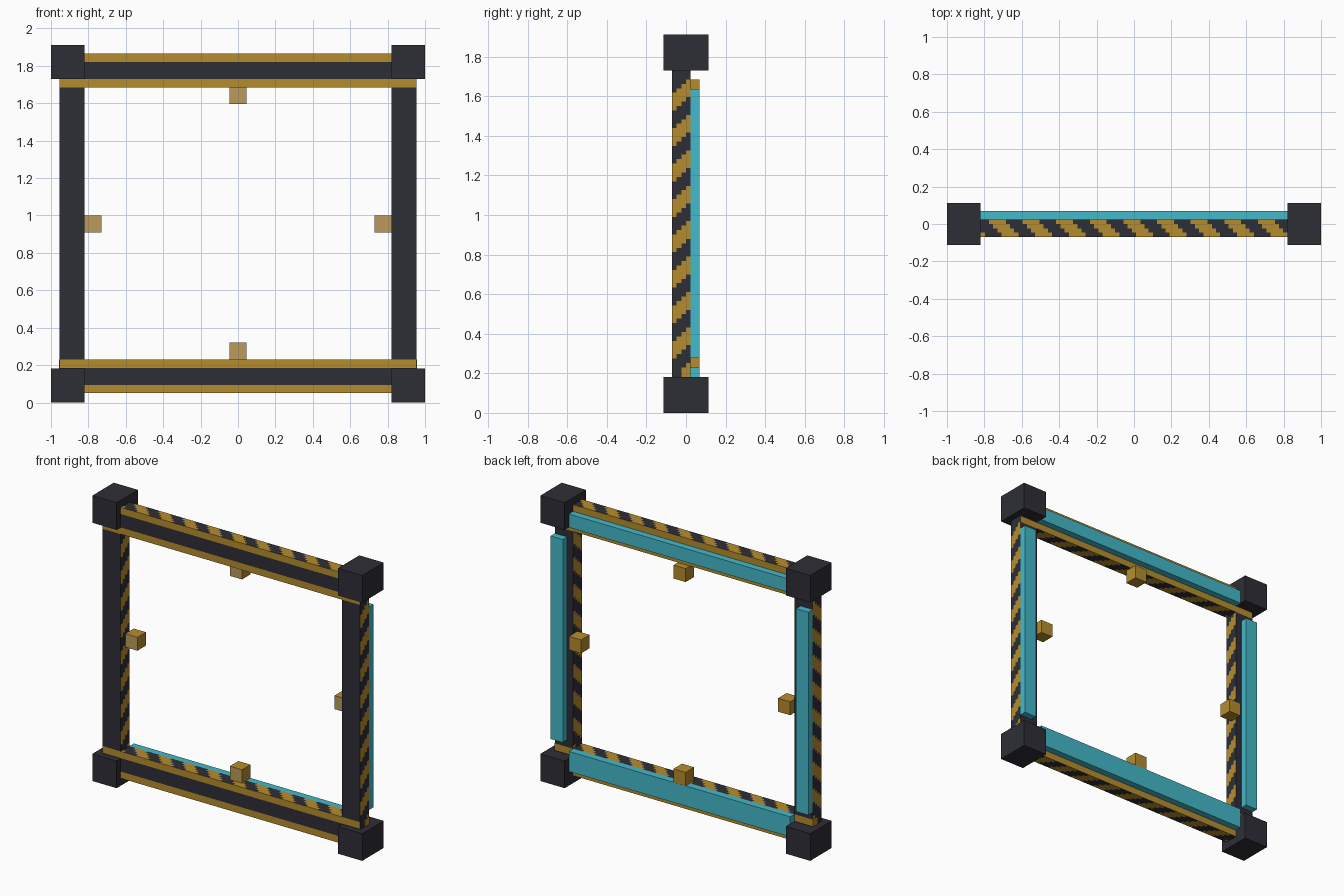
import bpy, bmesh
from mathutils import Vector

if "Cube" in bpy.data.objects:
    bpy.data.objects.remove(bpy.data.objects["Cube"])


def material(name, rgb):
    m = bpy.data.materials.new(name)
    m.diffuse_color = (*rgb, 1)
    m.use_nodes = True
    m.node_tree.nodes["Principled BSDF"].inputs["Base Color"].default_value = m.diffuse_color
    return m


DARK = material("dark_metal", (0.027, 0.027, 0.037))
GOLD = material("gold_paint", (0.47, 0.265, 0.027))
CYAN = material("cyan_light", (0.058, 0.49, 0.60))
TAN = material("pale_gold", (0.49, 0.33, 0.105))


def finish(bm, name, mats):
    bmesh.ops.recalc_face_normals(bm, faces=bm.faces)
    mesh = bpy.data.meshes.new(name)
    bm.to_mesh(mesh)
    bm.free()
    for m in mats:
        mesh.materials.append(m)
    ob = bpy.data.objects.new(name, mesh)
    bpy.context.collection.objects.link(ob)
    return ob


def box(name, x, y, z, mat, front=None):
    """Box from ranges, optionally with a second colour on the front face."""
    bm = bmesh.new()
    bmesh.ops.create_cube(bm, size=1)
    for v in bm.verts:
        v.co = Vector([(r[0] + r[1]) / 2 + c * (r[1] - r[0])
                       for r, c in zip((x, y, z), v.co)])
    bm.normal_update()
    for f in bm.faces:
        f.material_index = 1 if front and f.normal.y < -0.9 else 0
    return finish(bm, name, [mat, front] if front else [mat])


Y0, Y1 = -0.07, 0.023     # depth of the frame beams
ROWS = 4


def beam(name, start, end, w0, w1, cells, place, edged):
    """Beam with stepped hazard stripes on its two sides.
    place(t, y, w) maps length, depth and width to a position."""
    bm = bmesh.new()
    fr = [i / ROWS for i in range(ROWS)]
    dy, dw = Y1 - Y0, w1 - w0
    ring = ([(Y1 - f * dy, w1) for f in fr] + [(Y0, w1 - f * dw) for f in fr]
            + [(Y0 + f * dy, w0) for f in fr] + [(Y1, w0 + f * dw) for f in fr])
    n = len(ring)
    loops = [[bm.verts.new(place(start + (end - start) * i / cells, y, w))
              for y, w in ring] for i in range(cells + 1)]
    for i in range(cells):
        for k in range(n):
            f = bm.faces.new((loops[i][k], loops[i][(k + 1) % n],
                              loops[i + 1][(k + 1) % n], loops[i + 1][k]))
            side, r = divmod(k, ROWS)
            if side % 2 == 0:                     # striped side
                row = r if side == 0 else ROWS - 1 - r
                gold = (i - row) % 8 < 4
            else:                                 # front and back
                gold = edged and r in (0, ROWS - 1)
            f.material_index = int(gold)
    bm.faces.new(loops[0])
    bm.faces.new(loops[-1])
    return finish(bm, name, [DARK, GOLD])


# horizontal beams with gold edges
def across(t, y, w):
    return (t, y, w)


beam("top_beam", -0.955, 0.955, 1.685, 1.865, 85, across, True)
beam("bottom_beam", -0.955, 0.955, 0.05, 0.23, 85, across, True)

# rear light bars on the horizontal beams
box("top_light_bar", (-0.82, 0.82), (Y1, 0.069), (1.73, 1.82), CYAN)
box("bottom_light_bar", (-0.82, 0.82), (Y1, 0.069), (0.095, 0.23), CYAN)

# inner blocks at the middle of the beams
BY = (-0.022, 0.068)
box("top_block", (-0.045, 0.045), BY, (1.595, 1.685), GOLD, TAN)
box("bottom_block", (-0.045, 0.045), BY, (0.23, 0.32), GOLD, TAN)

for s, side in ((-1, "left"), (1, "right")):
    def span(a, b):
        return tuple(sorted((s * a, s * b)))

    # side post, stripes counted from the top
    beam(side + "_post", 1.685, 0.23, 0.82, 0.955, 65,
         lambda t, y, w: (s * w, y, t), False)
    box(side + "_light_bar", span(0.865, 0.955), (Y1, 0.069), (0.277, 1.637), CYAN)
    box(side + "_block", span(0.73, 0.82), BY, (0.91, 1.0), GOLD, TAN)
    # stripe running on over the lower beam end
    box(side + "_end_stripe", span(0.954, 0.957), (-0.023, Y1), (0.18, 0.23), GOLD)
    # corner blocks
    for z, level in ((0.0, "bottom"), (1.73, "top")):
        box(level + "_" + side + "_corner", span(0.82, 1.0), (-0.113, 0.113),
            (z, z + 0.182), DARK)
